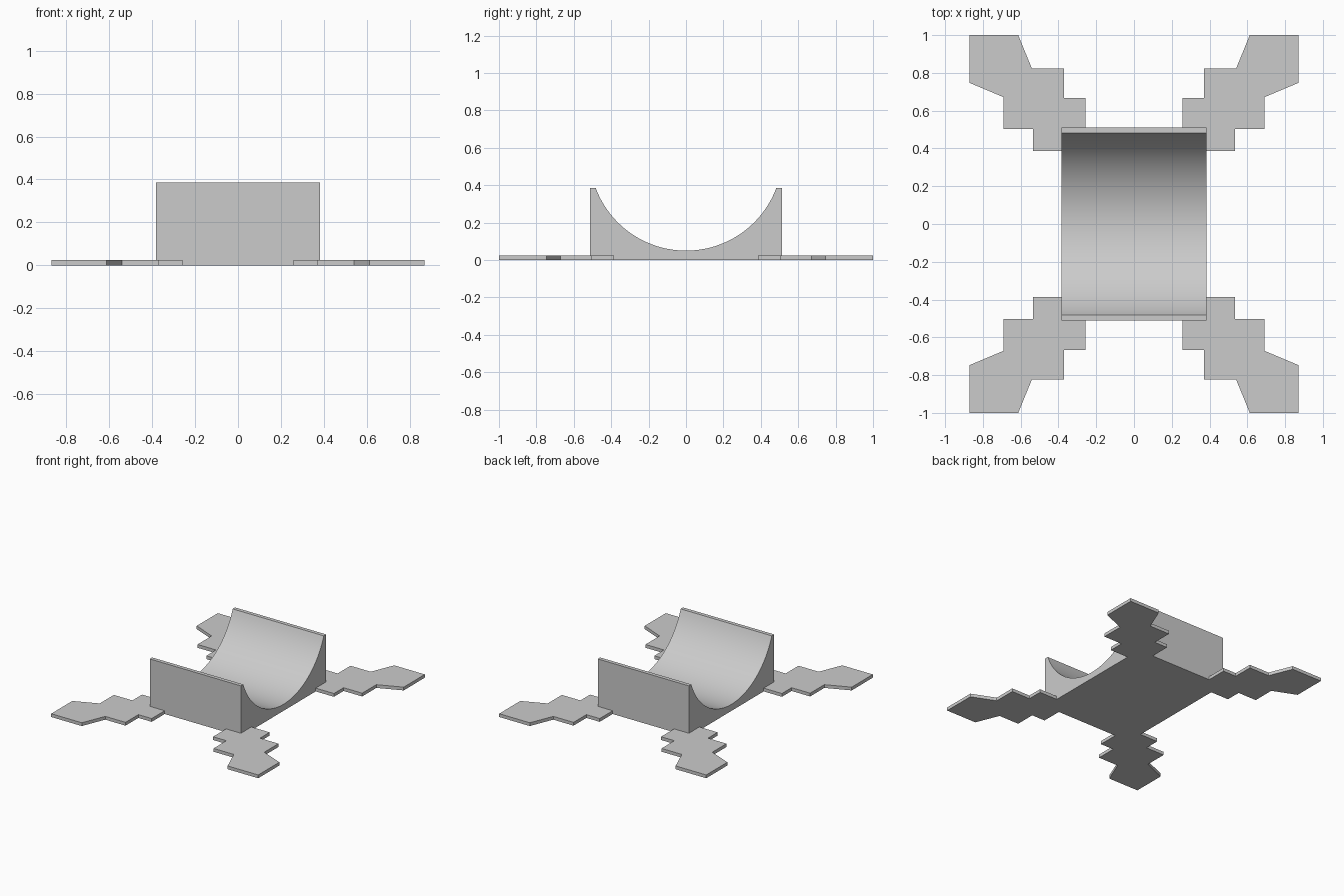
import bpy, bmesh, math

if "Cube" in bpy.data.objects:
    bpy.data.objects.remove(bpy.data.objects["Cube"])

grey = bpy.data.materials.new("light_grey")
grey.diffuse_color = (0.6, 0.6, 0.6, 1)
grey.use_nodes = True
grey.node_tree.nodes["Principled BSDF"].inputs["Base Color"].default_value = grey.diffuse_color


def prism(name, outline, offset):
    """Extrude a closed outline of 3D points along offset."""
    bm = bmesh.new()
    face = bm.faces.new([bm.verts.new(p) for p in outline])
    ext = bmesh.ops.extrude_face_region(bm, geom=[face], use_keep_orig=True)
    moved = [g for g in ext["geom"] if isinstance(g, bmesh.types.BMVert)]
    bmesh.ops.translate(bm, verts=moved, vec=offset)
    bmesh.ops.recalc_face_normals(bm, faces=bm.faces)
    mesh = bpy.data.meshes.new(name)
    bm.to_mesh(mesh)
    bm.free()
    mesh.materials.append(grey)
    obj = bpy.data.objects.new(name, mesh)
    bpy.context.collection.objects.link(obj)
    return obj


# Cradle: block with a round trough running along x
HALF_X, HALF_Y, TOP, LOW, LIP = 0.383, 0.512, 0.385, 0.05, 0.483
rise = TOP - LOW
radius = (LIP ** 2 + rise ** 2) / (2 * rise)
sweep = math.asin(LIP / radius)
STEPS = 48
profile = [(-HALF_Y, TOP), (-HALF_Y, 0), (HALF_Y, 0), (HALF_Y, TOP)]
for i in range(STEPS + 1):
    a = sweep * (1 - 2 * i / STEPS)
    profile.append((radius * math.sin(a), LOW + radius * (1 - math.cos(a))))
cradle = prism("cradle", [(-HALF_X, y, z) for y, z in profile], (2 * HALF_X, 0, 0))
bpy.context.view_layer.objects.active = cradle
cradle.select_set(True)
bpy.ops.object.shade_smooth_by_angle(angle=math.radians(15))

# Feet: thin stepped plates at the four corners
FOOT = [(0.87, 1), (0.613, 1), (0.54, 0.822), (0.37, 0.822), (0.37, 0.668),
        (0.258, 0.668), (0.258, HALF_Y), (HALF_X, HALF_Y), (HALF_X, 0.386),
        (0.536, 0.386), (0.536, 0.502), (0.692, 0.502), (0.692, 0.672),
        (0.87, 0.747)]
for side, sx in (("right", 1), ("left", -1)):
    for end, sy in (("back", 1), ("front", -1)):
        prism(f"{end}_{side}_foot", [(sx * x, sy * y, 0) for x, y in FOOT], (0, 0, 0.025))
